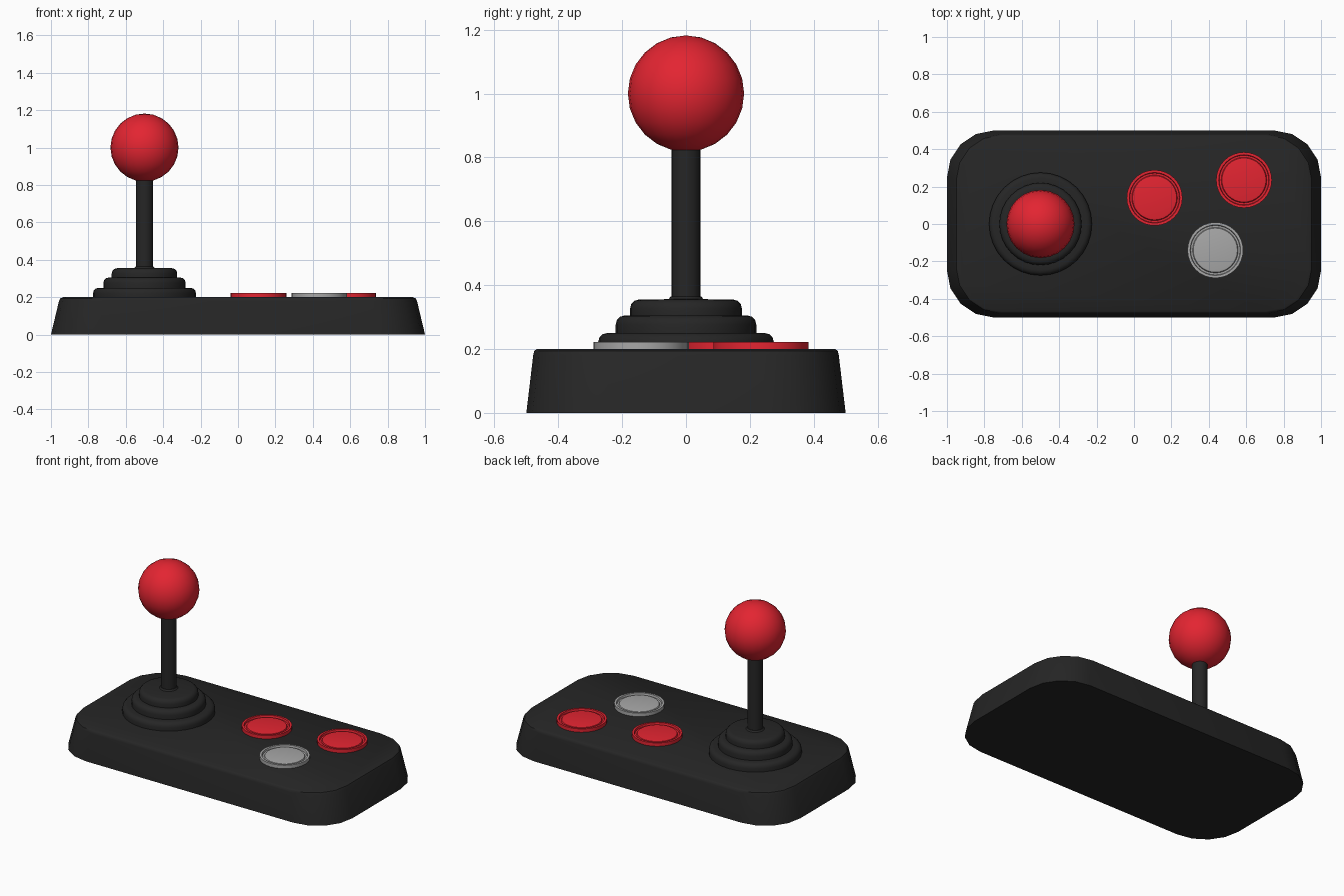
import bpy, bmesh, math

if "Cube" in bpy.data.objects:
    bpy.data.objects.remove(bpy.data.objects["Cube"])


def material(name, rgb):
    m = bpy.data.materials.new(name)
    m.diffuse_color = (*rgb, 1)
    m.use_nodes = True
    m.node_tree.nodes["Principled BSDF"].inputs["Base Color"].default_value = m.diffuse_color
    return m


BLACK = material("charcoal", (0.019, 0.019, 0.019))
RED = material("bright red", (0.77, 0.018, 0.031))
GREY = material("mid grey", (0.39, 0.39, 0.39))


def finish(bm, name, mat, angle=40):
    bmesh.ops.recalc_face_normals(bm, faces=bm.faces)
    mesh = bpy.data.meshes.new(name)
    bm.to_mesh(mesh)
    bm.free()
    obj = bpy.data.objects.new(name, mesh)
    bpy.context.collection.objects.link(obj)
    mesh.materials.append(mat)
    bpy.ops.object.select_all(action='DESELECT')
    obj.select_set(True)
    bpy.context.view_layer.objects.active = obj
    bpy.ops.object.shade_smooth_by_angle(angle=math.radians(angle))
    return obj


def loft(name, loops, mat, angle=40):
    """Skin a stack of equal-length point loops and cap both ends."""
    bm = bmesh.new()
    rings = [[bm.verts.new(p) for p in loop] for loop in loops]
    n = len(rings[0])
    for a, b in zip(rings, rings[1:]):
        for i in range(n):
            j = (i + 1) % n
            bm.faces.new((a[i], a[j], b[j], b[i]))
    bm.faces.new(rings[0][::-1])
    bm.faces.new(rings[-1])
    return finish(bm, name, mat, angle)


def lathe(name, profile, x, y, mat, sides=32, angle=40):
    turn = [2 * math.pi * i / sides for i in range(sides)]
    loops = [[(x + r * math.cos(t), y + r * math.sin(t), z) for t in turn]
             for r, z in profile]
    return loft(name, loops, mat, angle)


# Tapered base with rounded corners and a softened top edge
R, SEG = 0.25, 4
outline = []
for k, (sx, sy) in enumerate([(1, 1), (-1, 1), (-1, -1), (1, -1)]):
    for i in range(SEG + 1):
        t = math.pi / 2 * (k + i / SEG)
        outline.append((sx * (1 - R) + R * math.cos(t),
                        sy * (0.5 - R) + R * math.sin(t)))
levels = [(1, 0), (0.957, 0.18), (0.95, 0.194), (0.935, 0.2)]
loft("base", [[(x * s, y * s, z) for x, y in outline] for s, z in levels], BLACK)

# Stepped rubber boot: three rounded tiers
boot = [(0.275, 0.19)]
for r, z0, z1 in [(0.275, 0.2, 0.25), (0.22, 0.25, 0.305), (0.175, 0.305, 0.355)]:
    c = 0.028
    boot.append((r, z0))
    for i in range(4):
        t = math.pi / 2 * i / 3
        boot.append((r - c + c * math.cos(t), z1 - c + c * math.sin(t)))
boot += [(0.055, 0.356), (0.047, 0.365)]
lathe("boot", boot, -0.5, 0, BLACK)

# Stick shaft
lathe("stick", [(0.045, 0.34), (0.045, 0.88)], -0.5, 0, BLACK, 24)

# Ball knob
bm = bmesh.new()
bmesh.ops.create_uvsphere(bm, u_segments=24, v_segments=12, radius=0.182)
bmesh.ops.translate(bm, verts=bm.verts, vec=(-0.5, 0, 1.0))
finish(bm, "ball_knob", RED)

# Buttons: a raised rim around a sunken cap
button = [(0.149, 0.19), (0.149, 0.222), (0.135, 0.222), (0.132, 0.21),
          (0.122, 0.21), (0.118, 0.217), (0.108, 0.219)]
for name, x, y, mat in [("left_button", 0.11, 0.14, RED),
                        ("right_button", 0.588, 0.235, RED),
                        ("front_button", 0.435, -0.14, GREY)]:
    lathe(name, button, x, y, mat, 32, 30)
